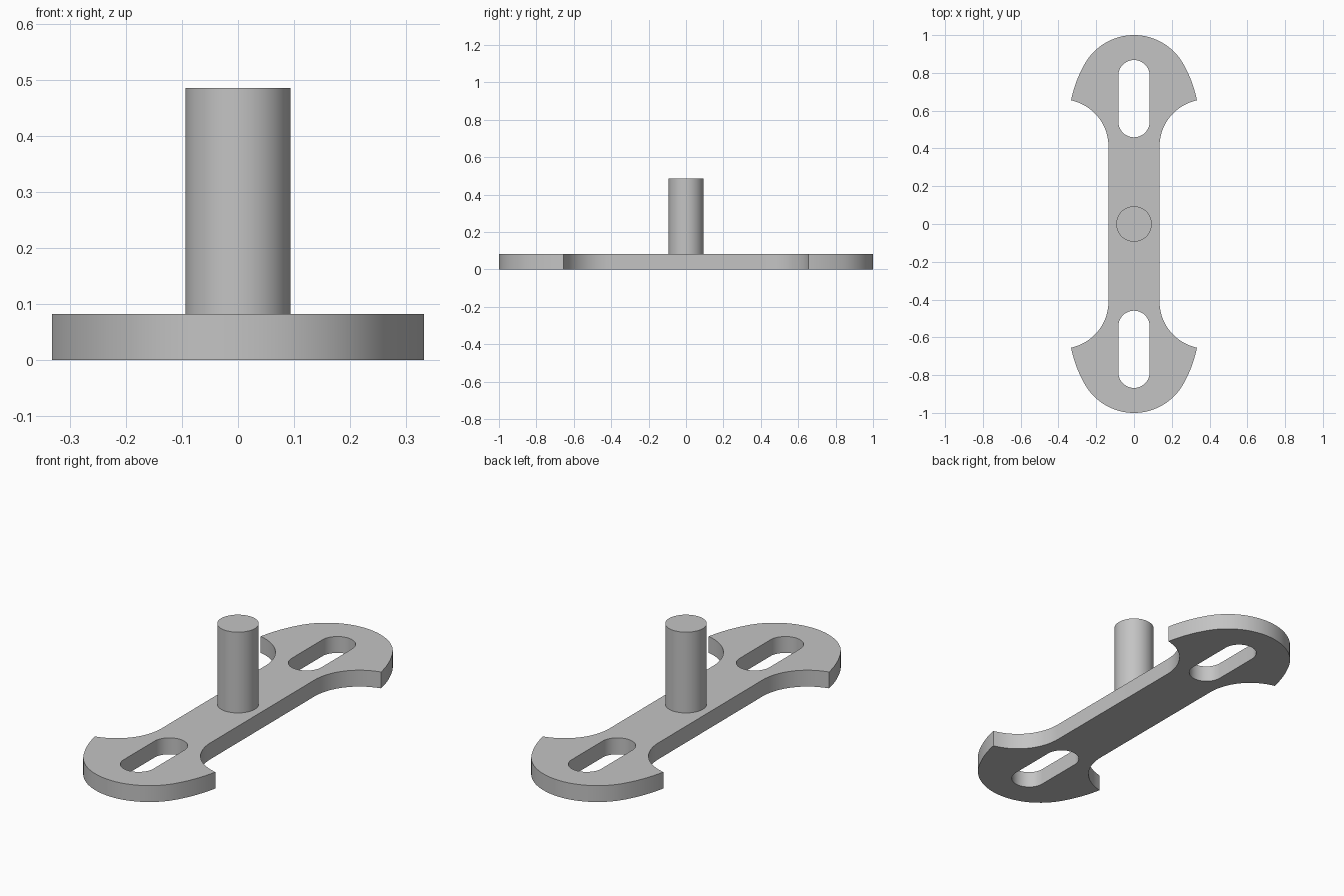
import bpy
import bmesh
from math import cos, sin, radians, atan2, degrees, hypot

cube = bpy.data.objects.get("Cube")
if cube:
    bpy.data.objects.remove(cube, do_unlink=True)

THICK = 0.082        # plate thickness
TOP = 0.486          # top of the post
TIP = (0.333, 0.655)  # horn corner of each end

grey = bpy.data.materials.new("plain grey")
grey.use_nodes = True
colour = (0.55, 0.55, 0.55, 1)
grey.diffuse_color = colour
grey.node_tree.nodes["Principled BSDF"].inputs["Base Color"].default_value = colour


def arc(cx, cy, r, start, end, n):
    """Points along an arc, angles in degrees."""
    steps = [radians(start + (end - start) * i / n) for i in range(n + 1)]
    return [(cx + r * cos(a), cy + r * sin(a)) for a in steps]


def angle_to(centre, point):
    return degrees(atan2(point[1] - centre[1], point[0] - centre[0]))


def finish(obj):
    obj.data.materials.append(grey)
    bpy.ops.object.select_all(action='DESELECT')
    obj.select_set(True)
    bpy.context.view_layer.objects.active = obj
    bpy.ops.object.shade_smooth_by_angle(angle=radians(30))


# Quarter outline: concave neck, flared horn side, rounded end
neck = (0.385, 0.41)
neck_r = neck[0] - 0.135
flare = (-0.291, 0.532)
flare_r = hypot(TIP[0] - flare[0], TIP[1] - flare[1])
quarter = arc(*neck, neck_r, 180, angle_to(neck, TIP), 20)[:-1] + [TIP]
quarter += arc(*flare, flare_r, angle_to(flare, TIP), 30, 10)[1:-1]
quarter += arc(0, 0.70, 0.30, 30, 90, 16)

# Mirror the quarter to the full outline
half = quarter + [(-x, y) for x, y in reversed(quarter[:-1])]
outline = half + [(-x, -y) for x, y in half]

# Rounded slots in both ends
slot = arc(0, 0.785, 0.083, 0, 180, 24) + arc(0, 0.542, 0.083, 180, 360, 24)
slots = [slot, [(-x, -y) for x, y in slot]]

# Plate
bm = bmesh.new()
edges = []
for loop in [outline] + slots:
    verts = [bm.verts.new((x, y, 0)) for x, y in loop]
    edges += [bm.edges.new((v, verts[i - 1])) for i, v in enumerate(verts)]
bmesh.ops.triangle_fill(bm, edges=edges, use_beauty=True, normal=(0, 0, 1))
grown = bmesh.ops.extrude_face_region(bm, geom=bm.faces[:], use_keep_orig=True)
raised = [g for g in grown["geom"] if isinstance(g, bmesh.types.BMVert)]
bmesh.ops.translate(bm, verts=raised, vec=(0, 0, THICK))
bmesh.ops.recalc_face_normals(bm, faces=bm.faces[:])
mesh = bpy.data.meshes.new("slotted_plate")
bm.to_mesh(mesh)
bm.free()
plate = bpy.data.objects.new("slotted_plate", mesh)
bpy.context.collection.objects.link(plate)
finish(plate)

# Central post standing on the plate
bpy.ops.mesh.primitive_cylinder_add(vertices=64, radius=0.094, depth=TOP - THICK,
                                    location=(0, 0, (TOP + THICK) / 2))
post = bpy.context.object
post.name = "centre_post"
finish(post)
